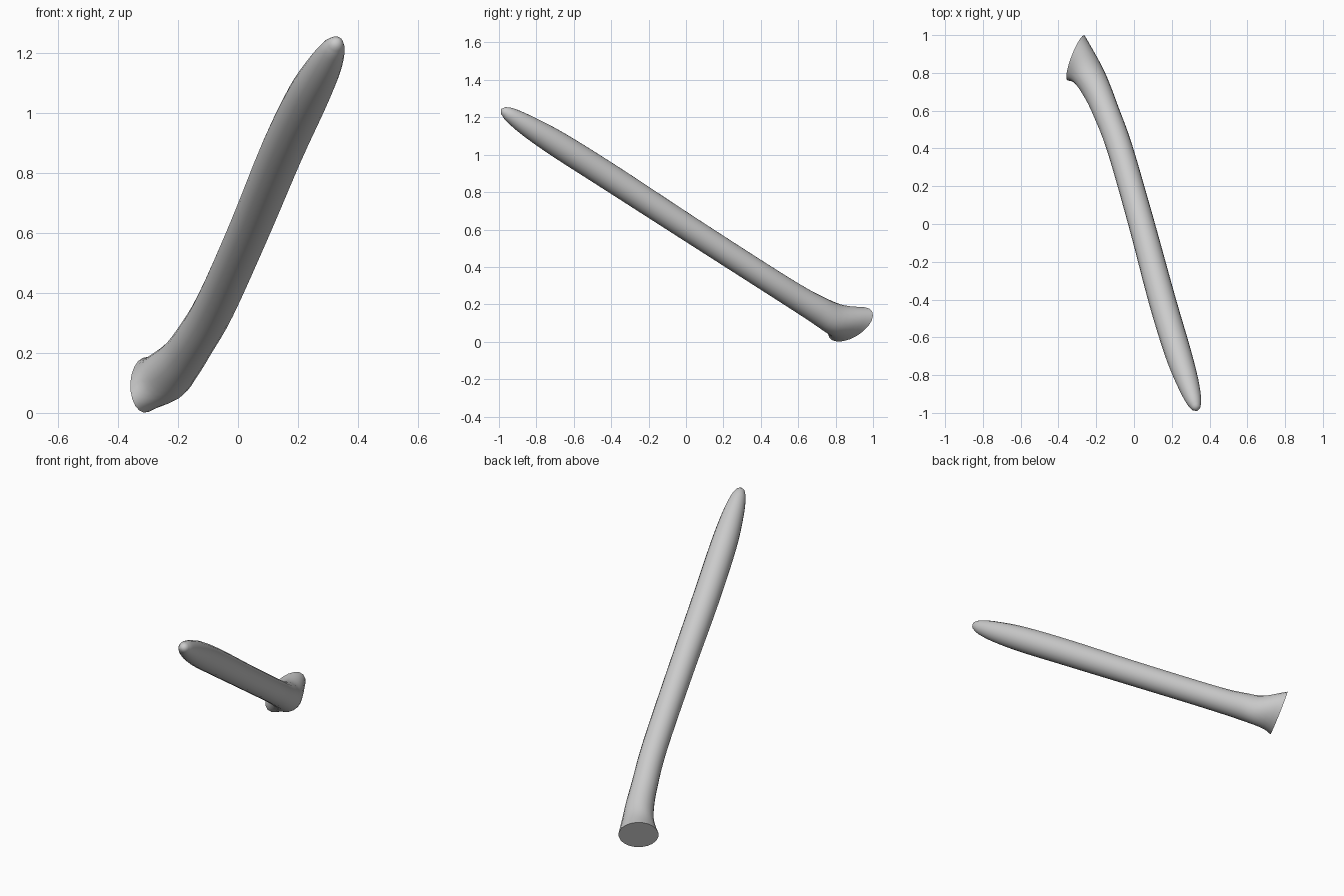
import bpy, bmesh, math
from mathutils import Vector

if "Cube" in bpy.data.objects:
    bpy.data.objects.remove(bpy.data.objects["Cube"])

SIDES, STEPS = 20, 4

# Centre line stations: x, y, z, radius
stations = [
    (-0.308, 0.880, 0.093, 0.0), (-0.245, 0.795, 0.120, 0.086),
    (-0.195, 0.705, 0.170, 0.076), (-0.150, 0.600, 0.232, 0.070),
    (-0.075, 0.400, 0.358, 0.068), (0.040, 0.000, 0.615, 0.069),
    (0.148, -0.400, 0.875, 0.072), (0.232, -0.680, 1.052, 0.070),
    (0.285, -0.840, 1.150, 0.058), (0.316, -0.935, 1.210, 0.041),
    (0.329, -0.975, 1.235, 0.023)]
centres = [Vector(s[:3]) for s in stations]
base_u = Vector((0.050, 0.113, 0.020))   # half axes of the flared base
base_v = Vector((-0.010, 0.040, 0.090))

# Cross-section axes at every station
axes = [(base_u, base_v)]
for i in range(1, len(stations)):
    nxt = centres[min(i + 1, len(centres) - 1)]
    t = (nxt - centres[i - 1]).normalized()
    v = (base_v - t * base_v.dot(t)).normalized()
    u = v.cross(t)
    if u.dot(base_u) < 0:
        u = -u
    r = stations[i][3]
    axes.append((u * r, v * r))


def spline(pts, i, f):
    """Catmull-Rom point between stations i and i + 1."""
    p1, p2 = pts[i], pts[i + 1]
    p0 = pts[i - 1] if i else p1 * 2 - p2
    p3 = pts[i + 2] if i + 2 < len(pts) else p2 * 2 - p1
    return 0.5 * (2 * p1 + (p2 - p0) * f + (2 * p0 - 5 * p1 + 4 * p2 - p3) * f * f
                  + (3 * p1 - p0 - 3 * p2 + p3) * f ** 3)


# Curved, tapering shaft
bm = bmesh.new()
us, vs = [a[0] for a in axes], [a[1] for a in axes]
samples = [(i, k / STEPS) for i in range(len(stations) - 1) for k in range(STEPS)]
samples.append((len(stations) - 2, 1.0))
rings = []
for i, f in samples:
    c, u, v = (spline(p, i, f) for p in (centres, us, vs))
    rings.append([bm.verts.new(c + u * math.cos(2 * math.pi * k / SIDES)
                               + v * math.sin(2 * math.pi * k / SIDES))
                  for k in range(SIDES)])
for a, b in zip(rings, rings[1:]):
    for k in range(SIDES):
        n = (k + 1) % SIDES
        bm.faces.new((a[k], a[n], b[n], b[k]))

# Flat base and blunt tip
bm.faces.new(rings[0])
tip = bm.verts.new((0.334, -0.990, 1.244))
for k in range(SIDES):
    bm.faces.new((rings[-1][k], rings[-1][(k + 1) % SIDES], tip))
bmesh.ops.recalc_face_normals(bm, faces=bm.faces[:])

mesh = bpy.data.meshes.new("curved_shaft")
bm.to_mesh(mesh)
bm.free()
shaft = bpy.data.objects.new("curved_shaft", mesh)
bpy.context.collection.objects.link(shaft)

grey = bpy.data.materials.new("light_grey")
grey.diffuse_color = (0.6, 0.6, 0.6, 1)
grey.use_nodes = True
grey.node_tree.nodes["Principled BSDF"].inputs["Base Color"].default_value = grey.diffuse_color
mesh.materials.append(grey)

bpy.context.view_layer.objects.active = shaft
shaft.select_set(True)
bpy.ops.object.shade_smooth_by_angle(angle=math.radians(40))
